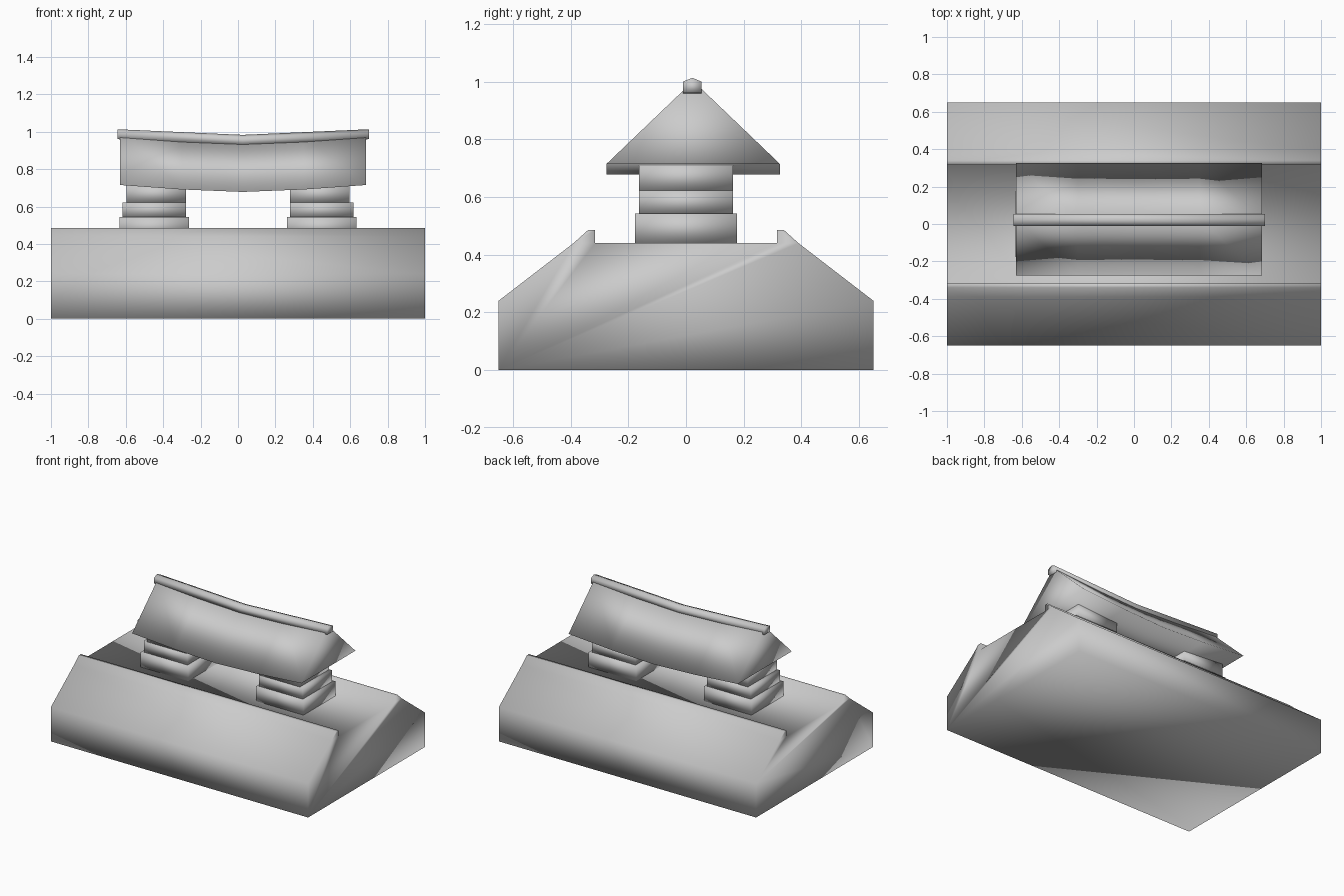
import bpy
import bmesh

cube = bpy.data.objects.get("Cube")
if cube:
    bpy.data.objects.remove(cube, do_unlink=True)

stone = bpy.data.materials.new("grey stone")
stone.use_nodes = True
grey = (0.6, 0.6, 0.6, 1)
stone.diffuse_color = grey
stone.node_tree.nodes["Principled BSDF"].inputs["Base Color"].default_value = grey


def loft(name, profile, stations):
    """Sweep a (y, z) profile along x; stations are (x, lift) pairs."""
    bm = bmesh.new()
    rings = [[bm.verts.new((x, y, z + lift)) for y, z in profile] for x, lift in stations]
    n = len(profile)
    for a, b in zip(rings, rings[1:]):
        for i in range(n):
            j = (i + 1) % n
            bm.faces.new((a[i], a[j], b[j], b[i]))
    bm.faces.new(rings[0])
    bm.faces.new(rings[-1])
    bmesh.ops.recalc_face_normals(bm, faces=bm.faces)
    for face in bm.faces:
        face.smooth = True
    mesh = bpy.data.meshes.new(name)
    bm.to_mesh(mesh)
    bm.free()
    mesh.materials.append(stone)
    obj = bpy.data.objects.new(name, mesh)
    bpy.context.collection.objects.link(obj)
    return obj


# Sloped base with a raised lip along both long sides
half = [(0.65, 0), (0.65, 0.24), (0.39, 0.44), (0.34, 0.485), (0.315, 0.485), (0.315, 0.44)]
loft("base", half + [(-y, z) for y, z in reversed(half)], [(-1, 0), (1, 0)])


# Two stepped pillars: plinth, wider band, narrower neck
def block(name, x0, x1, y, z0, z1):
    loft(name, [(-y, z0), (y, z0), (y, z1), (-y, z1)], [(x0, 0), (x1, 0)])


for side, s in (("right", -1), ("left", 1)):
    block(side + "_plinth", s * 0.263, s * 0.633, 0.177, 0.44, 0.543)
    block(side + "_pillar_band", s * 0.278, s * 0.618, 0.163, 0.543, 0.622)
    block(side + "_pillar_neck", s * 0.278, s * 0.595, 0.163, 0.622, 0.715)

# Sagging gable roof
sag = [(-0.63, 0.037), (-0.3, 0.013), (0.025, 0), (0.35, 0.013), (0.685, 0.037)]
loft("roof", [(-0.275, 0.678), (0.325, 0.678), (0.025, 0.965)], sag)

# Ridge cap with a peaked top
cap = [(-0.01, 0.93), (0.053, 0.93), (0.053, 0.97), (0.022, 0.983), (-0.01, 0.97)]
loft("ridge_cap", cap, [(-0.645, 0.03), (0.025, 0), (0.7, 0.03)])
